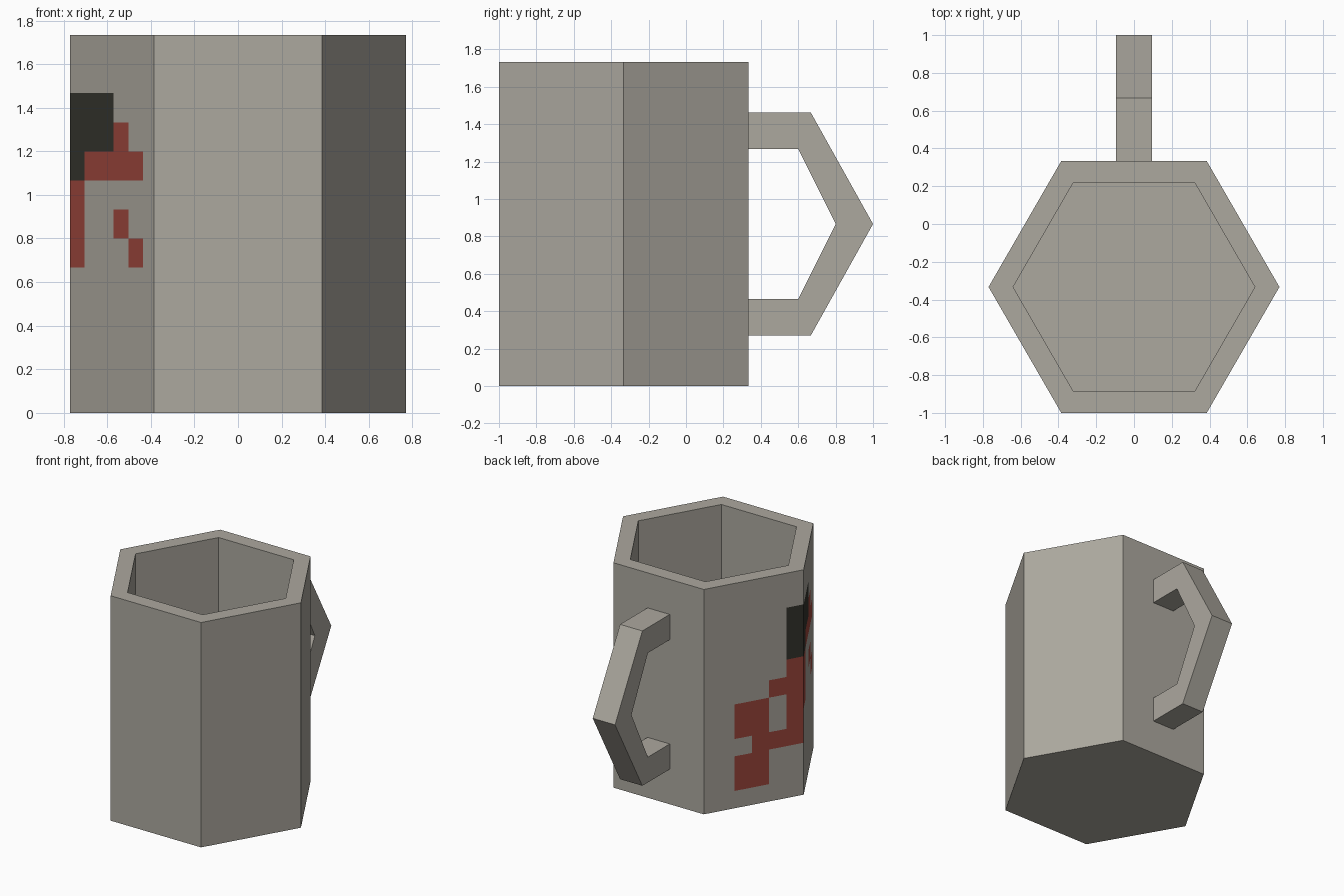
import bpy, bmesh, math
from mathutils import Vector

cube = bpy.data.objects.get("Cube")
if cube:
    bpy.data.objects.remove(cube, do_unlink=True)

CY, HEIGHT, FLOOR = -1 / 3, 1.733, 0.13
R_OUT, R_IN = 0.77, 0.64
PIXEL = HEIGHT / 13


def material(name, rgb):
    m = bpy.data.materials.new(name)
    m.use_nodes = True
    m.diffuse_color = (*rgb, 1)
    m.node_tree.nodes["Principled BSDF"].inputs["Base Color"].default_value = (*rgb, 1)
    return m


stone = material("stone grey", (0.413, 0.392, 0.345))
red = material("dull red", (0.345, 0.062, 0.046))
black = material("charcoal", (0.037, 0.037, 0.028))


def finish(name, bm, mats):
    bmesh.ops.recalc_face_normals(bm, faces=bm.faces[:])
    mesh = bpy.data.meshes.new(name)
    bm.to_mesh(mesh)
    bm.free()
    obj = bpy.data.objects.new(name, mesh)
    bpy.context.collection.objects.link(obj)
    for m in mats:
        mesh.materials.append(m)
    return obj


def hexagon(bm, radius, z):
    return [bm.verts.new((radius * math.cos(a), CY + radius * math.sin(a), z))
            for a in (math.radians(60 * i) for i in range(6))]


# Hollow six-sided cup: outer wall, rim, inner wall, floor and base
bm = bmesh.new()
rings = [hexagon(bm, R_OUT, 0), hexagon(bm, R_OUT, HEIGHT),
         hexagon(bm, R_IN, HEIGHT), hexagon(bm, R_IN, FLOOR)]
walls = {}
for level, (lo, hi) in enumerate(zip(rings, rings[1:])):
    for i in range(6):
        j = (i + 1) % 6
        face = bm.faces.new((lo[i], lo[j], hi[j], hi[i]))
        if level == 0:
            walls[i] = face
bm.faces.new(rings[0])
bm.faces.new(rings[3])

# Painted squares: top row first, columns counted from the right-hand corner
FRONT_PAINT = ["KKK..", "KKKR.", "KRRRR", "R....", "R..R.", "R...R"]
BACK_PAINT = ["K...", "K...", "K...", "R...", "RR..", "R.RR", "R.RR", "RRR.", "..RR", "..RR"]
TOP_ROW = 10
corner = Vector((-R_OUT, CY, 0))


def paint(wall, direction, pattern):
    """Cut one wall into square cells and colour them by the pattern."""
    def cut(faces, point, normal):
        edges = {e for f in faces for e in f.edges}
        verts = {v for f in faces for v in f.verts}
        res = bmesh.ops.bisect_plane(bm, geom=[*faces, *edges, *verts], dist=1e-5,
                                     plane_co=point, plane_no=normal)
        return [g for g in res["geom"] if isinstance(g, bmesh.types.BMFace)]

    cells = [wall]
    for row in range(TOP_ROW - len(pattern) + 1, TOP_ROW + 2):
        cells = cut(cells, (0, 0, row * PIXEL), (0, 0, 1))
    for col in range(1, len(pattern[0]) + 1):
        cells = cut(cells, corner + direction * col * PIXEL, direction)
    for face in cells:
        centre = face.calc_center_median()
        row = TOP_ROW - int(centre.z / PIXEL)
        col = int((centre - corner).dot(direction) / PIXEL)
        if 0 <= row < len(pattern) and col < len(pattern[0]):
            face.material_index = ".RK".index(pattern[row][col])


s, c = math.sin(math.radians(60)), 0.5
paint(walls[3], Vector((c, -s, 0)), FRONT_PAINT)
paint(walls[2], Vector((c, s, 0)), BACK_PAINT)
finish("cup", bm, (stone, red, black))

# Angular handle: a profile in the y-z plane, mirrored top to bottom
MID = HEIGHT / 2
lower = [(0.31, 0.27), (0.667, 0.27)]
inner = [(0.6, 0.465), (0.31, 0.465)]
flip = lambda pts: [(y, 2 * MID - z) for y, z in reversed(pts)]
profile = lower + [(1.0, MID)] + flip(lower) + flip(inner) + [(0.8, MID)] + inner
bm = bmesh.new()
face = bm.faces.new([bm.verts.new((-0.095, y, z)) for y, z in profile])
extruded = bmesh.ops.extrude_face_region(bm, geom=[face])
bmesh.ops.translate(bm, vec=(0.19, 0, 0),
                    verts=[g for g in extruded["geom"] if isinstance(g, bmesh.types.BMVert)])
finish("handle", bm, (stone,))
